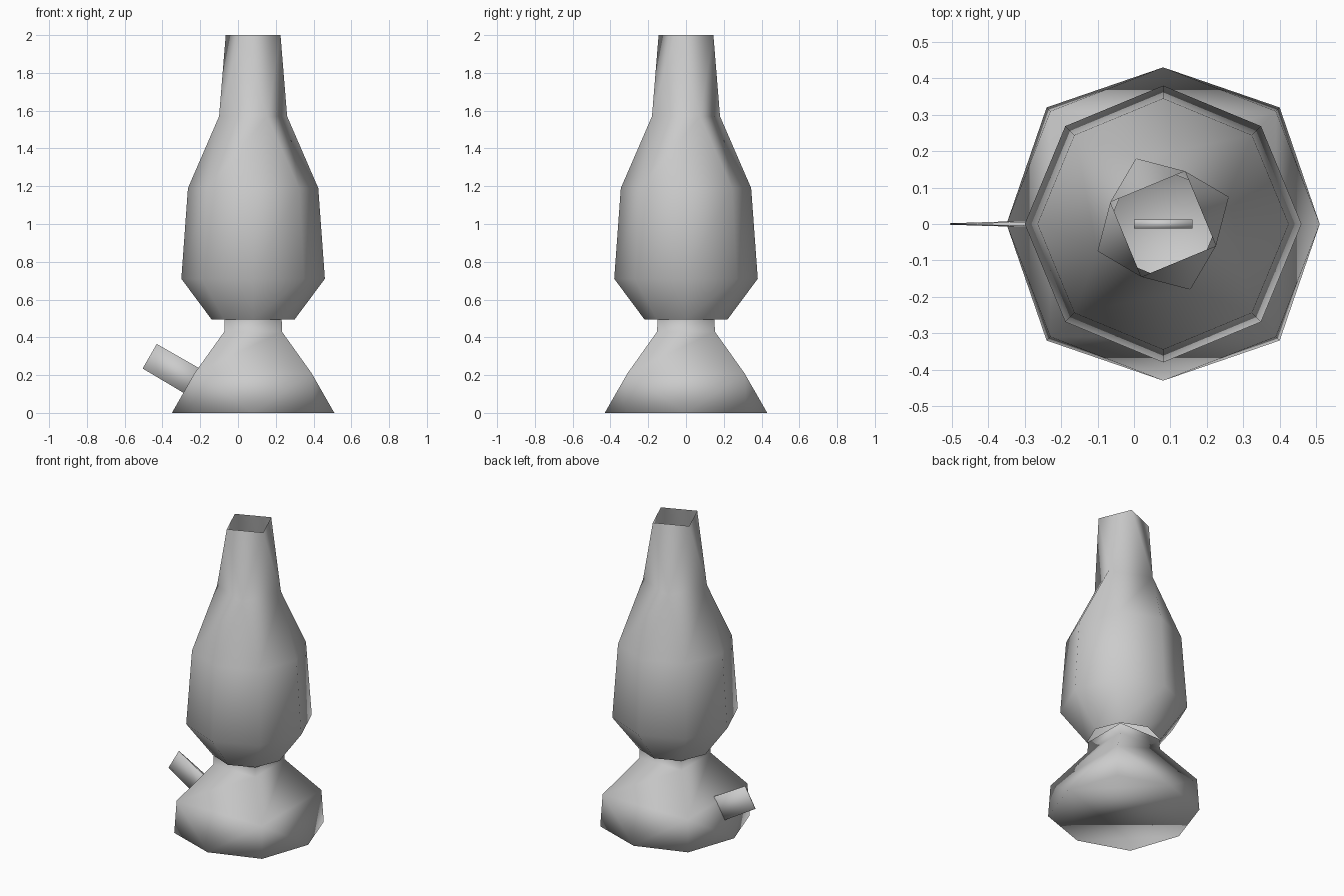
import bpy, math

if "Cube" in bpy.data.objects:
    bpy.data.objects.remove(bpy.data.objects["Cube"])

CX = 0.08  # axis of the vessel

clay = bpy.data.materials.new("plain grey")
clay.diffuse_color = (0.6, 0.6, 0.6, 1)
clay.use_nodes = True
clay.node_tree.nodes["Principled BSDF"].inputs["Base Color"].default_value = clay.diffuse_color


def build(name, verts, faces):
    mesh = bpy.data.meshes.new(name)
    mesh.from_pydata(verts, [], faces)
    mesh.materials.append(clay)
    mesh.polygons.foreach_set("use_smooth", [True] * len(mesh.polygons))
    mesh.update()
    obj = bpy.data.objects.new(name, mesh)
    bpy.context.collection.objects.link(obj)
    return obj


def ring(verts, n, z, start, *radii):
    """Add a ring of n points (radii alternate) and return its indices."""
    first = len(verts)
    for i in range(n):
        a = math.radians(start + 360 * i / n)
        r = radii[i % len(radii)]
        verts.append((CX + r * math.cos(a), r * math.sin(a), z))
    return list(range(first, first + n))


def band(low, up):
    n = len(low)
    return [(low[i], low[(i + 1) % n], up[(i + 1) % n], up[i]) for i in range(n)]


# Upper vessel: octagonal belly, twisting into a square open neck
v, f = [], []
foot = ring(v, 8, 0.495, 0, 0.22)
belly = ring(v, 8, 0.71, 0, 0.38)
shoulder = ring(v, 8, 1.19, 0, 0.345)
collar = ring(v, 4, 1.57, 22.5, 0.195)
mouth = ring(v, 4, 2.0, 67.5, 0.157)
f += band(foot, belly) + band(belly, shoulder)
for k in range(4):
    j = (k + 1) % 4
    a, b, c = shoulder[2 * k - 1], shoulder[2 * k], shoulder[2 * k + 1]
    f += [(a, b, collar[k]), (b, c, collar[k]), (c, collar[j], collar[k])]
    f += [(collar[k], collar[j], mouth[k]), (collar[j], mouth[j], mouth[k])]
build("upper_vessel", v, f)

# Base: octagonal floor rising to a square waist
v, f = [], []
floor = ring(v, 8, 0.0, 0, 0.43, 0.4525)
mid = ring(v, 4, 0.21, 45, 0.438)
waist = ring(v, 4, 0.43, 45, 0.216)
rim = ring(v, 4, 0.497, 45, 0.214)
f.append(tuple(reversed(floor)))
for k in range(4):
    a, b, c = floor[2 * k], floor[2 * k + 1], floor[(2 * k + 2) % 8]
    f += [(a, b, mid[k]), (b, c, mid[k]), (c, mid[(k + 1) % 4], mid[k])]
f += band(mid, waist) + band(waist, rim)
build("base", v, f)


def plate(name, profile, thickness):
    """Thin upright plate: (x, z) corners, each with its own half thickness."""
    n = len(profile)
    v = [(x, -t, z) for (x, z), t in zip(profile, thickness)]
    v += [(x, t, z) for (x, z), t in zip(profile, thickness)]
    f = [tuple(range(n)), tuple(reversed(range(n, 2 * n)))]
    f += [(i, i + n, (i + 1) % n + n, (i + 1) % n) for i in range(n)]
    return build(name, v, f)


# Slanted side stem, thinning towards its outer end
plate("side_stem", [(-0.505, 0.235), (-0.16, 0.03), (-0.08, 0.165), (-0.43, 0.365)],
      [0.002, 0.013, 0.013, 0.002])

# Thin plate standing inside the base
plate("inner_plate", [(0.0, 0.03), (0.16, 0.03), (0.16, 0.4), (0.0, 0.4)], [0.012] * 4)
